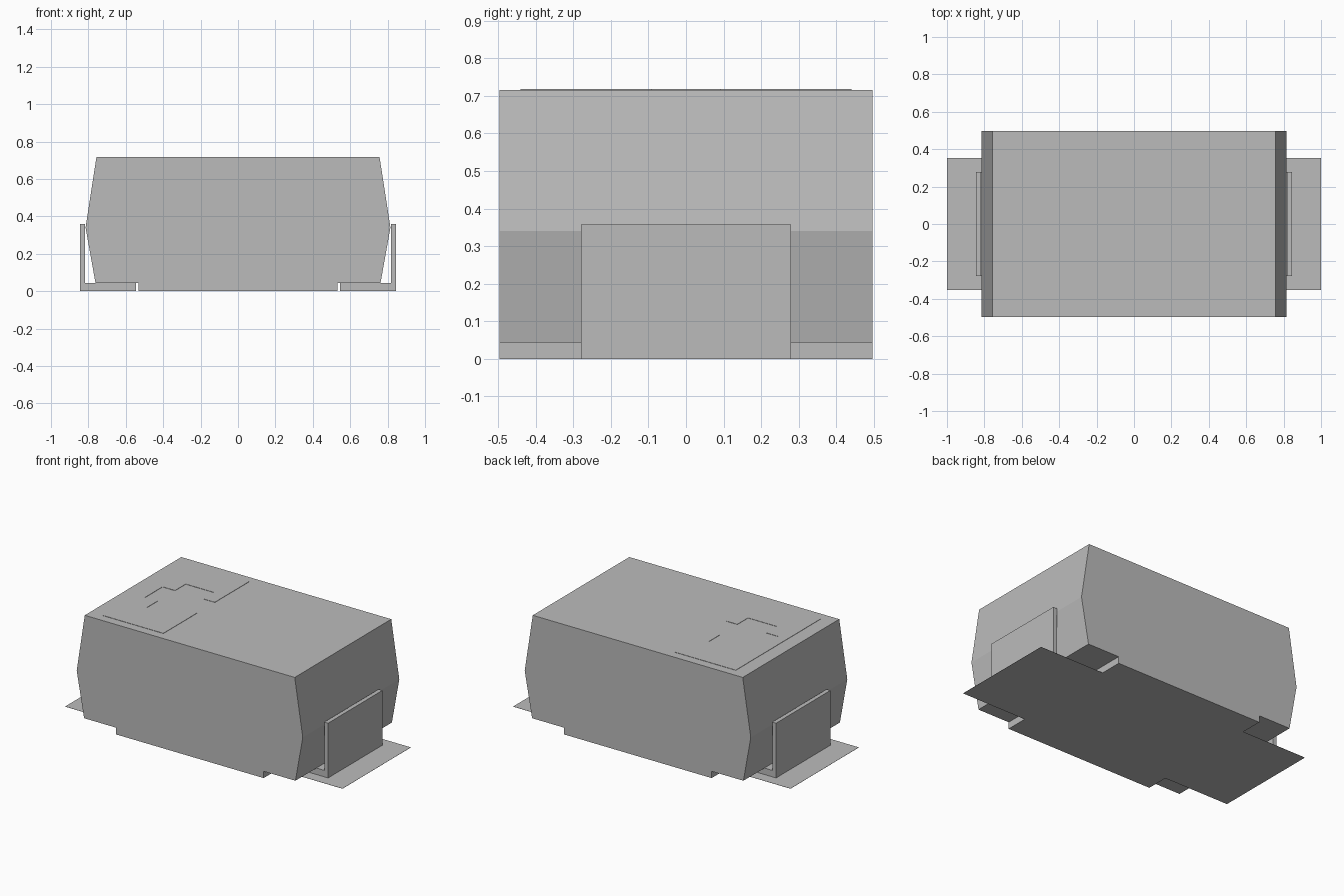
import bpy, bmesh

cube = bpy.data.objects.get("Cube")
if cube:
    bpy.data.objects.remove(cube, do_unlink=True)

# Single plain grey
grey = bpy.data.materials.new("plain grey")
grey.use_nodes = True
colour = (0.5, 0.5, 0.5, 1)
grey.diffuse_color = colour
grey.node_tree.nodes["Principled BSDF"].inputs["Base Color"].default_value = colour


def prism(name, outline, to_3d, depth):
    """Extrude a flat outline by a depth vector."""
    bm = bmesh.new()
    face = bm.faces.new([bm.verts.new(to_3d(a, b)) for a, b in outline])
    ext = bmesh.ops.extrude_face_region(bm, geom=[face])
    verts = [v for v in ext["geom"] if isinstance(v, bmesh.types.BMVert)]
    bmesh.ops.translate(bm, verts=verts, vec=depth)
    bmesh.ops.recalc_face_normals(bm, faces=bm.faces)
    mesh = bpy.data.meshes.new(name)
    bm.to_mesh(mesh)
    bm.free()
    mesh.materials.append(grey)
    obj = bpy.data.objects.new(name, mesh)
    bpy.context.collection.objects.link(obj)
    return obj


def side_prism(name, outline, half_width):
    """Outline in x and z, extruded evenly along y."""
    return prism(name, outline, lambda x, z: (x, -half_width, z), (0, 2 * half_width, 0))


TOP, FOOT, WAIST = 0.716, 0.044, 0.34

# Package body: tapered ends, with a central pedestal underneath
half = [(0.533, 0), (0.533, FOOT), (0.762, FOOT), (0.815, WAIST), (0.757, TOP)]
side_prism("body", half + [(-x, z) for x, z in reversed(half)], 0.497)

for s, side in ((1, "left"), (-1, "right")):
    # Bent metal terminal
    bend = [(0.545, 0.001), (0.845, 0.001), (0.845, 0.358),
            (0.818, 0.358), (0.818, 0.043), (0.545, 0.043)]
    side_prism(side + "_terminal", [(s * x, z) for x, z in bend], 0.279)
    # Flat solder pad
    pad = [(0.533, 0), (1.0, 0), (1.0, 0.001), (0.533, 0.001)]
    side_prism(side + "_solder_pad", [(s * x, z) for x, z in pad], 0.352)

# Thin polarity plate on top, with a stepped opening towards the middle
edge = [(-0.23, 0.09), (-0.307, 0.09), (-0.307, 0.2), (-0.517, 0.2), (-0.517, 0.09), (-0.607, 0.09)]
outline = ([(-0.23, 0.44)] + edge + [(x, -y) for x, y in reversed(edge)]
           + [(-0.23, -0.44), (-0.667, -0.44), (-0.667, 0.44)])
prism("polarity_plate", outline, lambda x, y: (x, y, TOP - 0.001), (0, 0, 0.003))
